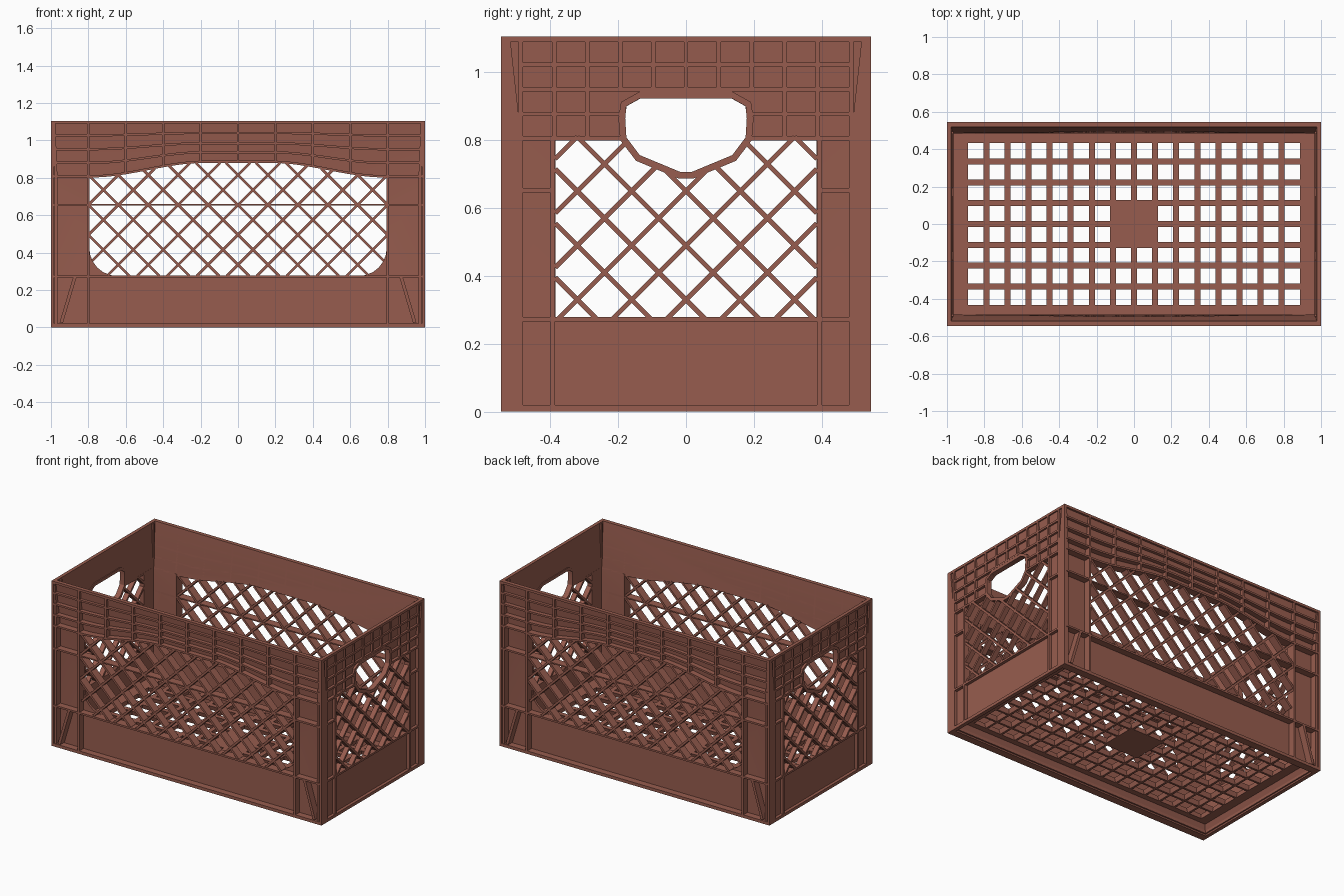
import bpy, bmesh, math
from mathutils import Vector

if "Cube" in bpy.data.objects:
    bpy.data.objects.remove(bpy.data.objects["Cube"])

mat = bpy.data.materials.new("brick_brown_plastic")
mat.diffuse_color = (0.31, 0.108, 0.077, 1)
mat.use_nodes = True
mat.node_tree.nodes["Principled BSDF"].inputs["Base Color"].default_value = mat.diffuse_color

TOP = 1.105


def finish(name, bm, remap=None):
    """Turn wall coordinates (u, z, depth) into world space and make an object."""
    me = bpy.data.meshes.new(name)
    bm = bm.copy()
    if remap:
        for v in bm.verts:
            v.co = remap(*v.co)
    bmesh.ops.remove_doubles(bm, verts=bm.verts, dist=0.00005)
    bmesh.ops.recalc_face_normals(bm, faces=bm.faces)
    bm.to_mesh(me)
    bm.free()
    me.materials.append(mat)
    ob = bpy.data.objects.new(name, me)
    bpy.context.collection.objects.link(ob)
    bpy.ops.object.select_all(action='DESELECT')
    bpy.context.view_layer.objects.active = ob
    ob.select_set(True)
    bpy.ops.object.shade_smooth_by_angle(angle=math.radians(30))
    return ob


def flare(z, k):
    """The upper walls lean outward toward the rim."""
    return max(0.0, z - 0.8) / 0.3 * k


def rib(bm, pts, w, d0, d1, k=0.0, closed=False):
    """Rectangular rib of width w along a path on the wall."""
    pts = [Vector(p) for p in pts]
    n = len(pts)
    rings = []
    for i, p in enumerate(pts):
        a = pts[(i - 1) % n] if closed or i > 0 else p
        b = pts[(i + 1) % n] if closed or i < n - 1 else p
        t = (b - a).normalized()
        o = Vector((-t.y, t.x)) * w / 2
        ring = []
        for q, d in ((p + o, 0), (p - o, 0), (p - o, 1), (p + o, 1)):
            depth = d1 if d else d0 + flare(q.y, k)
            ring.append(bm.verts.new((q.x, q.y, depth)))
        rings.append(ring)
    for i in range(n if closed else n - 1):
        r, s = rings[i], rings[(i + 1) % n]
        for j in range(4):
            bm.faces.new((r[j], r[(j + 1) % 4], s[(j + 1) % 4], s[j]))
    if not closed:
        bm.faces.new(rings[0])
        bm.faces.new(rings[-1])


def sheet(outlines, d0, d1, k):
    """Flat wall panel with holes."""
    cu = bpy.data.curves.new("panel_outline", 'CURVE')
    cu.dimensions = '2D'
    cu.fill_mode = 'BOTH'
    cu.extrude = (d1 - d0) / 2
    for o in outlines:
        sp = cu.splines.new('POLY')
        sp.points.add(len(o) - 1)
        for p, q in zip(sp.points, o):
            p.co = (q[0], q[1], 0, 1)
        sp.use_cyclic_u = True
    ob = bpy.data.objects.new("panel_outline", cu)
    bpy.context.collection.objects.link(ob)
    dg = bpy.context.evaluated_depsgraph_get()
    me = bpy.data.meshes.new_from_object(ob.evaluated_get(dg))
    bm = bmesh.new()
    bm.from_mesh(me)
    bpy.data.objects.remove(ob)
    bpy.data.meshes.remove(me)
    for v in bm.verts:
        v.co.z += (d0 + d1) / 2 + flare(v.co.y, k)
    return bm


def lattice(inside, half, period, zc, w, d0, d1):
    """Diagonal strands clipped to the opening."""
    bm = bmesh.new()
    count = int((half + 0.6) / period) + 1
    for s in (-1, 1):
        for i in range(-count, count + 1):
            run = []
            for j in range(150):
                z = 0.26 + j * 0.005
                u = i * period + s * (z - zc)
                if inside(u, z):
                    run.append((u, z))
                    continue
                if len(run) > 3:
                    rib(bm, [run[0], run[-1]], w, d0, d1)
                run = []
    return bm


# ---- long walls ----
def arch(u, lo=0.805, hi=0.88):
    t = min(1, max(0, (0.78 - abs(u)) / 0.6))
    return lo + (hi - lo) * t * t * (3 - 2 * t)


def front_inside(u, z):
    if abs(u) > 0.8 or z < 0.272 or z > arch(u) + 0.004:
        return False
    cu, cz = abs(u) - 0.645, 0.425 - z
    return not (cu > 0 and cz > 0 and math.hypot(cu, cz) > 0.155)


us = [0.795 - 1.59 * i / 24 for i in range(25)]
opening = [(u, arch(u)) for u in us]
corner = [(0.645 + 0.15 * math.cos(a), 0.425 - 0.15 * math.sin(a))
          for a in [i * math.pi / 12 for i in range(7)]]
opening += [(-u, z) for u, z in corner] + corner[::-1]
F0, F1, FO, FK = 0.485, 0.50, 0.545, 0.033
front_panel = sheet([[(-0.985, 0.01), (0.985, 0.01), (0.985, 0.8), (0.985, TOP - 0.003),
                      (-0.985, TOP - 0.003), (-0.985, 0.8)], opening], F0, F1, FK)
front_ribs = bmesh.new()
R = 0.012
rib(front_ribs, [(-1, TOP - 0.008), (1, TOP - 0.008)], 0.016, F0, FO, FK)
span = [-1 + i / 20 for i in range(41)]
for lo, hi in ((1.027, 1.04), (0.953, 0.985), (0.88, 0.937), (0.808, 0.886)):
    rib(front_ribs, [(u, arch(u, lo, hi)) for u in span], R, F0, FO, FK)
for i in range(-4, 5):
    rib(front_ribs, [(i / 5, arch(i / 5)), (i / 5, 1.1)], R, F0, FO, FK)
rib(front_ribs, [(-0.99, 0.272), (0.99, 0.272)], R, F0, FO)
rib(front_ribs, [(-1, 0.01), (1, 0.01)], 0.02, 0.495, FO)
rib(front_ribs, [(-0.8, 0.655), (0.8, 0.655)], 0.008, F0, 0.54)
for s in (-1, 1):
    rib(front_ribs, [(s * 0.992, 0), (s * 0.992, 0.8), (s * 0.992, TOP)], 0.016, F0, FO, FK)
    rib(front_ribs, [(s * 0.8, 0.02), (s * 0.8, 0.81)], R, F0, FO)
    rib(front_ribs, [(s * 0.8, 0.655), (s * 0.99, 0.655)], R, F0, FO)
    rib(front_ribs, [(s * 0.872, 0.27), (s * 0.945, 0.025)], 0.018, F0, FO)
front_strands = lattice(front_inside, 0.8, 0.16, 0.655, 0.014, 0.487, 0.54)

# ---- short walls with handle hole ----
half_handle = [(0.13, 0.925), (0.175, 0.9), (0.18, 0.86), (0.176, 0.805)]
low_handle = [(0.135, 0.752), (0.02, 0.705)]
hole = [(-0.385, 0.275), (0.385, 0.275), (0.385, 0.805)]
hole += half_handle[::-1] + [(-u, z) for u, z in half_handle] + [(-0.385, 0.805)]
S0, S1, SO, SK = 0.965, 0.98, 1.0, 0.012
side_panel = sheet([[(-0.54, 0.01), (0.54, 0.01), (0.54, 0.8), (0.54, TOP - 0.003),
                     (-0.54, TOP - 0.003), (-0.54, 0.8)], hole], S0, S1, SK)
side_ribs = bmesh.new()
R = 0.013
rib(side_ribs, [(-0.54, TOP - 0.008), (0.54, TOP - 0.008)], 0.016, S0, SO, SK)
for z in (1.022, 0.95):
    rib(side_ribs, [(-0.49, z), (0.49, z)], R, S0, SO, SK)
for i in range(-4, 5):
    rib(side_ribs, [(i * 0.097, 0.945 if abs(i) < 3 else 0.8), (i * 0.097, 1.1)], R, S0, SO, SK)
rib(side_ribs, [(-0.49, 0.272), (0.49, 0.272)], R, S0, SO)
rib(side_ribs, [(-0.54, 0.01), (0.54, 0.01)], 0.02, 0.975, SO)
for s in (-1, 1):
    rib(side_ribs, [(s * 0.487, 0.02), (s * 0.487, 1.1)], R, S0, SO)
    rib(side_ribs, [(s * 0.393, 0.02), (s * 0.393, 0.81)], 0.015, S0, SO)
    rib(side_ribs, [(s * 0.393, 0.652), (s * 0.49, 0.652)], R, S0, SO)
    rib(side_ribs, [(s * 0.18, 0.806), (s * 0.49, 0.806)], R, S0, SO)
    rib(side_ribs, [(s * 0.185, 0.877), (s * 0.49, 0.877)], R, S0, SO, SK)
# raised lip around the handle
loop = half_handle + low_handle
loop = loop + [(-u, z) for u, z in loop[::-1]]
loop = [(u * 1.05, 0.815 + (z - 0.815) * 1.07) for u, z in loop]
rib(side_ribs, loop, 0.02, S0, SO, 0, True)


def side_inside(u, z):
    if abs(u) > 0.388 or z < 0.272 or z > 0.81:
        return False
    if z > 0.752:
        edge = 0.135 + (z - 0.752) * 0.8
    else:
        edge = 0.02 + (z - 0.705) / 0.047 * 0.115 if z > 0.698 else -1
    return abs(u) > edge + 0.008


side_strands = lattice(side_inside, 0.385, 0.16, 0.65, 0.014, 0.966, 0.999)

# ---- place each wall and its opposite ----
for name, s in (("front", -1), ("back", 1)):
    for part, bm in (("panel", front_panel), ("ribs", front_ribs), ("lattice", front_strands)):
        finish(f"{name}_{part}", bm, lambda u, z, d: (u, s * d, z))
for name, s in (("right", 1), ("left", -1)):
    for part, bm in (("panel", side_panel), ("ribs", side_ribs), ("lattice", side_strands)):
        finish(f"{name}_{part}", bm, lambda u, z, d: (s * d, u, z))

# ---- floor grid with tapered bars ----
floor = bmesh.new()
Z0, Z1 = 0.06, 0.09


def block(x0, x1, y0, y1, tx=0.0, ty=0.0):
    lo = [floor.verts.new((x, y, Z0)) for x, y in
          ((x0 + tx, y0 + ty), (x1 - tx, y0 + ty), (x1 - tx, y1 - ty), (x0 + tx, y1 - ty))]
    hi = [floor.verts.new((x, y, Z1)) for x, y in ((x0, y0), (x1, y0), (x1, y1), (x0, y1))]
    floor.faces.new(lo)
    floor.faces.new(hi)
    for j in range(4):
        floor.faces.new((lo[j], lo[(j + 1) % 4], hi[(j + 1) % 4], hi[j]))


PX, PY = 0.1128, 0.1115
for i in range(-7, 8):
    block(i * PX - 0.016, i * PX + 0.016, -0.44, 0.44, tx=0.009)
for i in range(-3, 4):
    block(-0.9, 0.9, i * PY - 0.016, i * PY + 0.016, ty=0.009)
block(-0.128, 0.128, -0.125, 0.125)
for s in (-1, 1):
    a, b = sorted((s * 0.888, s * 0.967))
    block(a, b, -0.487, 0.487)
    a, b = sorted((s * 0.432, s * 0.487))
    block(-0.967, 0.967, a, b)
finish("floor_grid", floor)

# ---- sloped skirt between bottom edge and floor ----
skirt = bmesh.new()
rings = [[skirt.verts.new((sx * x, sy * y, z)) for sx, sy in ((-1, -1), (1, -1), (1, 1), (-1, 1))]
         for x, y, z in ((0.978, 0.50, 0.0), (0.945, 0.465, 0.07), (0.965, 0.487, 0.07), (0.978, 0.50, 0.02))]
for i in range(4):
    r, q = rings[i], rings[(i + 1) % 4]
    for j in range(4):
        skirt.faces.new((r[j], r[(j + 1) % 4], q[(j + 1) % 4], q[j]))
finish("bottom_skirt", skirt)
